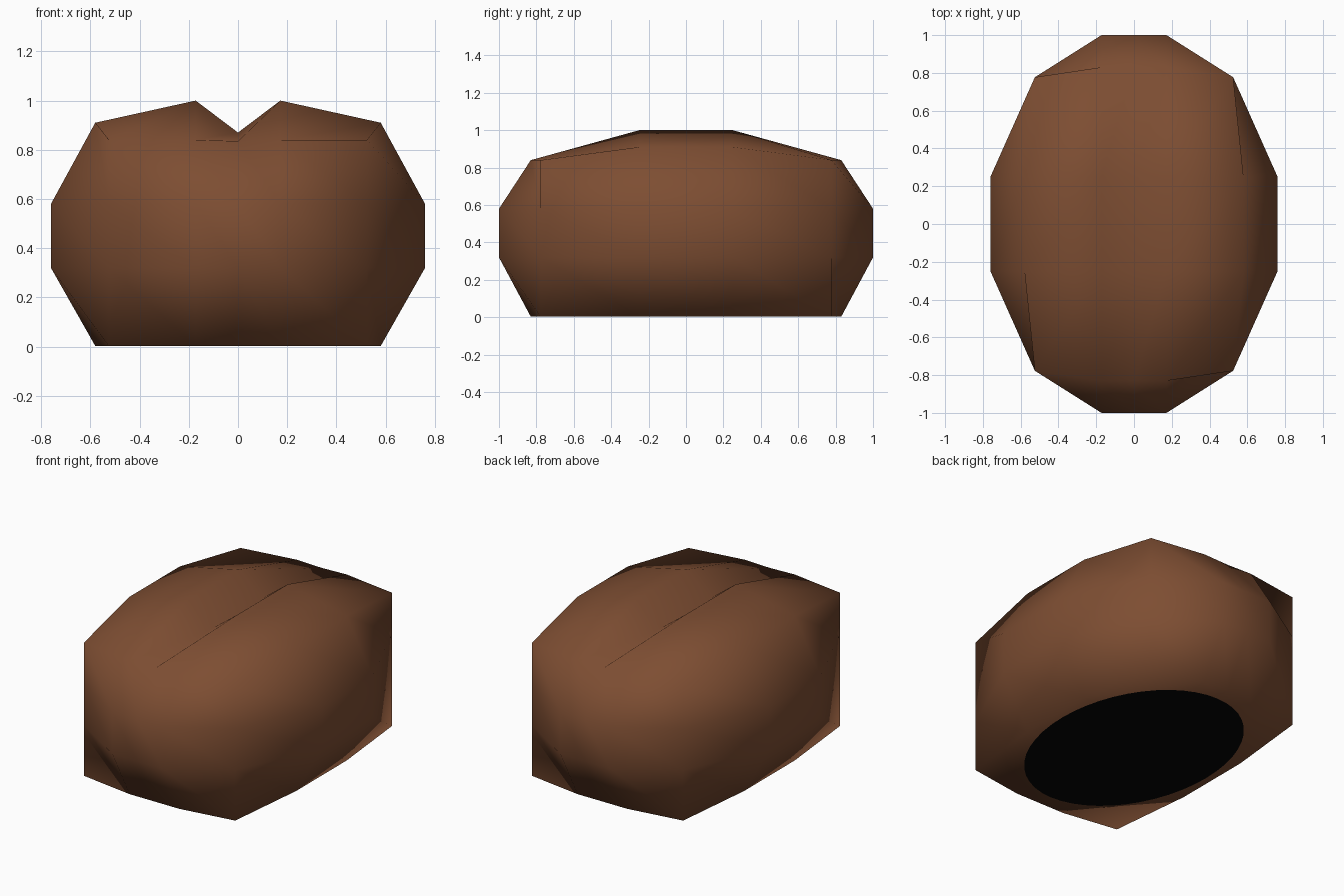
import bpy, bmesh, math

if "Cube" in bpy.data.objects:
    bpy.data.objects.remove(bpy.data.objects["Cube"])


def material(name, rgb):
    m = bpy.data.materials.new(name)
    m.diffuse_color = (*rgb, 1)
    m.use_nodes = True
    m.node_tree.nodes["Principled BSDF"].inputs["Base Color"].default_value = m.diffuse_color
    return m


def add_object(name, bm, mat):
    bmesh.ops.recalc_face_normals(bm, faces=bm.faces)
    mesh = bpy.data.meshes.new(name)
    bm.to_mesh(mesh)
    bm.free()
    mesh.materials.append(mat)
    mesh.shade_smooth()
    ob = bpy.data.objects.new(name, mesh)
    bpy.context.collection.objects.link(ob)
    return ob


brown = material("roasted brown", (0.205, 0.075, 0.032))
black = material("black", (0.0015, 0.0015, 0.0015))

# Bean body: a cube cut in thirds, rounded by how many sides each vertex lies on
bm = bmesh.new()
bmesh.ops.create_cube(bm, size=2)
bmesh.ops.subdivide_edges(bm, edges=bm.edges[:], cuts=2, use_grid_fill=True)
for v in bm.verts:
    x, y, z = v.co
    ex, ey, ez = (abs(c) > 0.9 for c in v.co)
    nx = (0.525 if ey else 0.58 if ez else 0.76) if ex else 0.172
    ny = (0.777 if ex else 0.83 if ez else 1.0) if ey else 0.25
    if z > 0.9:
        nz = 0.84 if ey else 0.91 if ex else 1.0
    else:
        nz = 0.58 if z > 0 else 0.003 if ez else 0.32
    v.co = (math.copysign(nx, x), math.copysign(ny, y), nz)

# Groove along the top: cut the middle and push it down
bmesh.ops.bisect_plane(bm, geom=bm.verts[:] + bm.edges[:] + bm.faces[:],
                       plane_co=(0, 0, 0), plane_no=(1, 0, 0))
for v in bm.verts:
    if abs(v.co.x) < 0.01 and v.co.z > 0.7:
        v.co.z = 0.87 if abs(v.co.y) < 0.5 else 0.835
add_object("bean_body", bm, brown)

# Dark oval patch underneath
bm = bmesh.new()
bmesh.ops.create_circle(bm, cap_ends=True, segments=48, radius=1)
for v in bm.verts:
    v.co = (v.co.x * 0.535, v.co.y * 0.735, 0)
for f in bm.faces:
    if f.normal.z > 0:
        f.normal_flip()
patch = add_object("underside_patch", bm, black)
if patch.data.polygons[0].normal.z > 0:
    patch.data.flip_normals()
